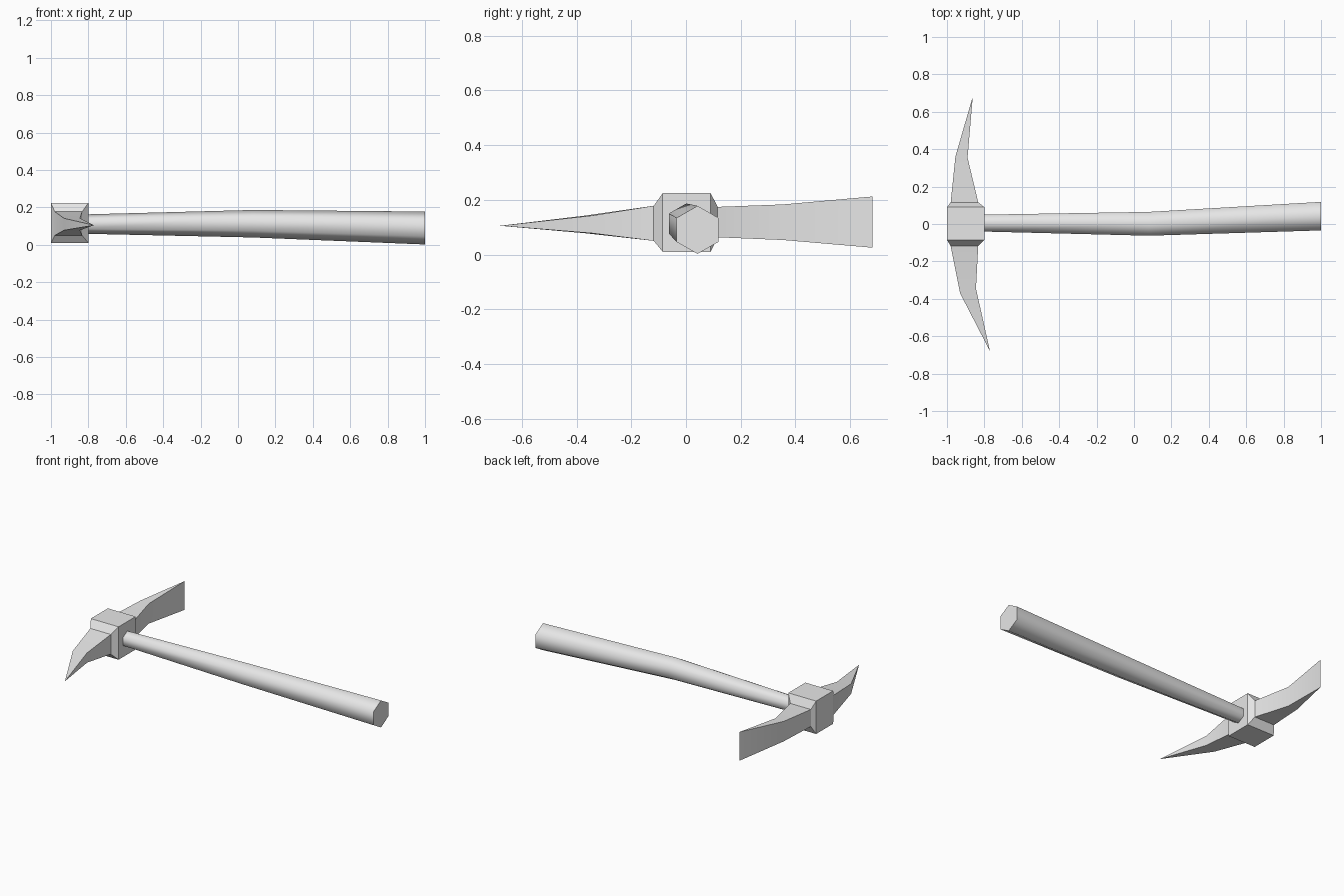
import bpy, bmesh, math

default_cube = bpy.data.objects.get("Cube")
if default_cube:
    bpy.data.objects.remove(default_cube, do_unlink=True)

grey = bpy.data.materials.new("plain grey")
grey.use_nodes = True
grey.diffuse_color = (0.8, 0.8, 0.8, 1)
grey.node_tree.nodes["Principled BSDF"].inputs["Base Color"].default_value = (0.8, 0.8, 0.8, 1)


def loft(name, rings, smooth_angle):
    """Skin equal-sized rings of points, cap both ends and smooth soft edges."""
    bm = bmesh.new()
    loops = [[bm.verts.new(p) for p in ring] for ring in rings]
    for a, b in zip(loops, loops[1:]):
        n = len(a)
        for i in range(n):
            j = (i + 1) % n
            bm.faces.new((a[i], a[j], b[j], b[i]))
    bm.faces.new(loops[0][::-1])
    bm.faces.new(loops[-1])
    # Points and chisel edges come from collapsed rings
    bmesh.ops.remove_doubles(bm, verts=bm.verts, dist=0.0005)
    bmesh.ops.recalc_face_normals(bm, faces=bm.faces)
    mesh = bpy.data.meshes.new(name)
    bm.to_mesh(mesh)
    bm.free()
    mesh.materials.append(grey)
    obj = bpy.data.objects.new(name, mesh)
    bpy.context.collection.objects.link(obj)
    bpy.ops.object.select_all(action="DESELECT")
    obj.select_set(True)
    bpy.context.view_layer.objects.active = obj
    bpy.ops.object.shade_smooth_by_angle(angle=math.radians(smooth_angle))
    return obj


def head_section(outer, inner, low, high):
    """Rectangle across the head; outer and inner are (x, y) positions."""
    return [(*outer, low), (*inner, low), (*inner, high), (*outer, high)]


def hexagon(x, y, z, radius):
    """Handle section with a corner pointing up."""
    angles = [math.radians(60 * i) for i in range(6)]
    return [(x, y + radius * math.sin(a), z + radius * math.cos(a)) for a in angles]


# Head: front spike, square eye block, back blade
loft("pick_head", [
    head_section((-0.77, -0.68), (-0.77, -0.68), 0.105, 0.105),
    head_section((-0.93, -0.37), (-0.845, -0.345), 0.078, 0.142),
    head_section((-0.98, -0.118), (-0.833, -0.118), 0.05, 0.178),
    head_section((-1, -0.085), (-0.8, -0.085), 0.01, 0.224),
    head_section((-1, 0.09), (-0.8, 0.09), 0.01, 0.224),
    head_section((-0.98, 0.116), (-0.833, 0.116), 0.063, 0.174),
    head_section((-0.955, 0.36), (-0.89, 0.355), 0.053, 0.183),
    head_section((-0.862, 0.682), (-0.862, 0.682), 0.025, 0.212),
], 30)

# Handle: six-sided, bent in the middle and thicker at the grip
loft("handle", [
    hexagon(-0.85, 0.005, 0.111, 0.051),
    hexagon(0.08, 0.001, 0.113, 0.0735),
    hexagon(1, 0.042, 0.09, 0.088),
], 65)
